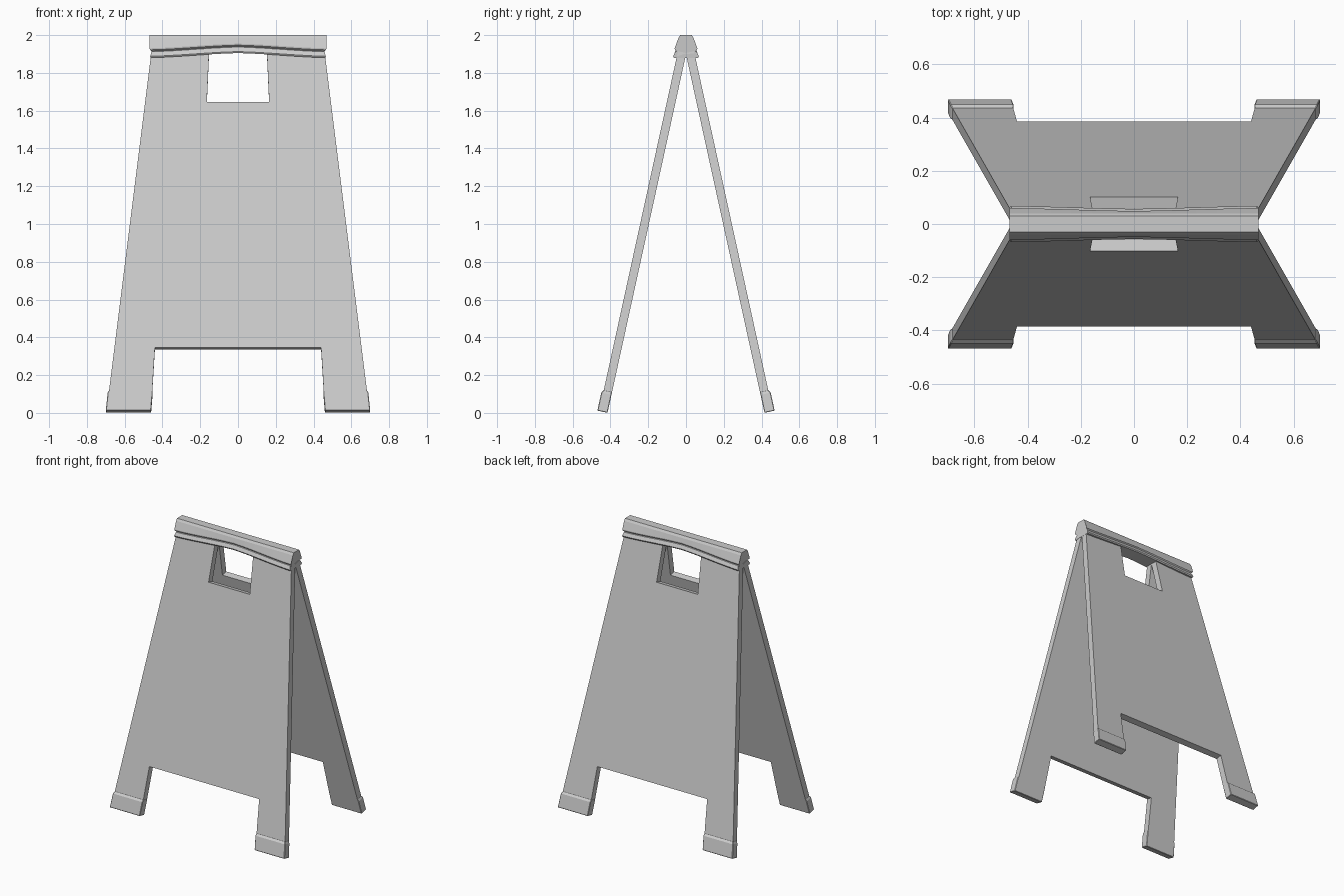
import bpy, bmesh, math

if "Cube" in bpy.data.objects:
    bpy.data.objects.remove(bpy.data.objects["Cube"])

SLOPE = 0.219
L = math.hypot(1, SLOPE)
NY, NZ = 1 / L, SLOPE / L      # outward normal of a leaning panel
THICK = 0.045


def on_panel(side, x, z, d=0.0):
    """Point on a leaning panel; d is the distance out of its outer face."""
    return (x, side * (0.05 + (1.88 - z) * SLOPE + d * NY), z + d * NZ)


def loft(name, rings, bevel=0.0):
    """Skin closed rings of points and cap both ends."""
    bm = bmesh.new()
    rows = [[bm.verts.new(p) for p in ring] for ring in rings]
    n = len(rows[0])
    for a, b in zip(rows, rows[1:]):
        for i in range(n):
            j = (i + 1) % n
            bm.faces.new((a[i], a[j], b[j], b[i]))
    bm.faces.new(rows[0])
    bm.faces.new(rows[-1][::-1])
    bmesh.ops.recalc_face_normals(bm, faces=bm.faces)
    me = bpy.data.meshes.new(name)
    bm.to_mesh(me)
    bm.free()
    ob = bpy.data.objects.new(name, me)
    bpy.context.collection.objects.link(ob)
    if bevel:
        mod = ob.modifiers.new("soft_edges", "BEVEL")
        mod.width = bevel
        mod.segments = 1
        mod.limit_method = 'ANGLE'
        mod.angle_limit = math.radians(50)
    return ob


# Leaning panels: right half outline with handle slot at top, leg notch below
half = [(0.165, 1.645), (0.153, 1.915), (0.458, 1.915), (0.683, 0.115),
        (0.454, 0.115), (0.44, 0.345)]
outline = half + [(-x, z) for x, z in reversed(half)]
for side, label in ((-1, "front"), (1, "back")):
    loft(label + "_panel",
         [[on_panel(side, x, z, d) for x, z in outline] for d in (0, -THICK)])

    # Feet: slightly thicker sleeves with a chamfered top
    for sx, hand in ((-1, "left"), (1, "right")):
        rings = []
        for z, x0, x1, out in ((0.01, 0.46, 0.70, 0.01),
                               (0.105, 0.452, 0.69, 0.01),
                               (0.12, 0.453, 0.683, 0.0)):
            rings.append([on_panel(side, sx * x, z, d) for x, d in
                          ((x0, out), (x1, out), (x1, -THICK), (x0, -THICK))])
        loft(f"{label}_{hand}_foot", rings, 0.003)

# Hinge cap: (half depth, z, half width, how much of the arch it follows)
profile = [(0.03, 2.0, 0.468, 0), (0.04, 1.985, 0.468, 0),
           (0.06, 1.93, 0.468, 1), (0.059, 1.922, 0.466, 1),
           (0.05, 1.914, 0.456, 1), (0.056, 1.912, 0.458, 1),
           (0.068, 1.888, 0.465, 1), (0.064, 1.88, 0.463, 1)]
rings = []
STEPS = 12
for i in range(STEPS + 1):
    t = -1 + 2 * i / STEPS
    arch = 0.025 * (0.5 + 0.5 * math.cos(math.pi * t)) * 0.5 + 0.0125 * (1 - abs(t))
    pts = [(t * w, y - 0.45 * arch * f, z + arch * f) for y, z, w, f in profile]
    rings.append(pts + [(x, -y, z) for x, y, z in reversed(pts)])
loft("hinge_cap", rings)
